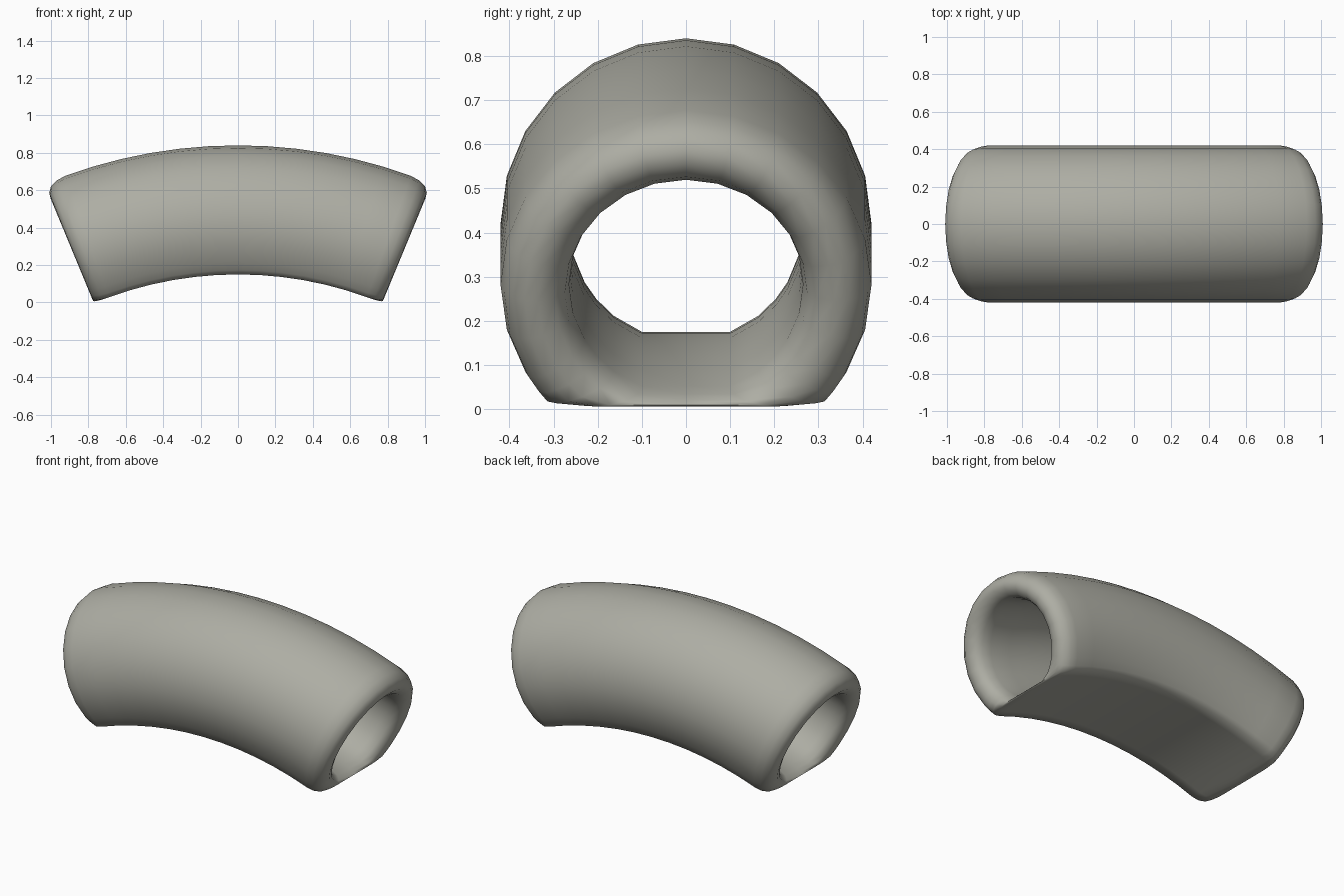
import bpy
import bmesh
from math import sin, cos, radians

cube = bpy.data.objects.get("Cube")
if cube:
    bpy.data.objects.remove(cube, do_unlink=True)

BEND_Z = -1.863      # height of the bend centre
AXIS_R = 2.283       # bend radius of the tube axis
OUTER, INNER = 0.42, 0.265
STEPS = 12


def half_section(radius, low_angles, floor):
    """Round section with a flattened underside, from crown to floor centre."""
    angles = list(range(90, -31, -15)) + low_angles
    pts = [(radius * cos(radians(a)), max(radius * sin(radians(a)), floor)) for a in angles]
    return pts + [(0.0, floor)]


def full_section(half):
    return half + [(-y, h) for y, h in reversed(half[1:-1])]


outer = full_section(half_section(OUTER, [-36, -40, -52], -0.27))
inner = full_section(half_section(INNER, [-40, -52, -68], -0.245))

# Closed path of stations: (blend from inner to outer, bend angle)
lip = [(0.95, 21.1), (0.83, 21.95), (0.65, 22.4), (0.45, 22.5), (0.2, 22.1), (0.06, 21.3)]
span = [-20 + 40 * i / STEPS for i in range(STEPS + 1)]
path = [(1.0, a) for a in span] + lip
path += [(0.0, -a) for a in span] + [(t, -a) for t, a in reversed(lip)]

# Bent tube with rounded end lips
bm = bmesh.new()
rings = []
for t, angle in path:
    ring = []
    for (yi, hi), (yo, ho) in zip(inner, outer):
        y, r = yi + (yo - yi) * t, AXIS_R + hi + (ho - hi) * t
        a = radians(angle)
        ring.append(bm.verts.new((r * sin(a), y, r * cos(a) + BEND_Z)))
    rings.append(ring)
for i, ring in enumerate(rings):
    following = rings[(i + 1) % len(rings)]
    for j in range(len(ring)):
        k = (j + 1) % len(ring)
        bm.faces.new((ring[j], ring[k], following[k], following[j]))
bmesh.ops.recalc_face_normals(bm, faces=bm.faces)

mesh = bpy.data.meshes.new("curved_tube")
bm.to_mesh(mesh)
bm.free()
tube = bpy.data.objects.new("curved_tube", mesh)
bpy.context.collection.objects.link(tube)

# Warm grey finish
grey = bpy.data.materials.new("warm_grey")
grey.use_nodes = True
colour = (0.42, 0.42, 0.37, 1.0)
grey.diffuse_color = colour
grey.node_tree.nodes["Principled BSDF"].inputs["Base Color"].default_value = colour
mesh.materials.append(grey)

bpy.ops.object.select_all(action="DESELECT")
tube.select_set(True)
bpy.context.view_layer.objects.active = tube
bpy.ops.object.shade_smooth_by_angle(angle=radians(70))
